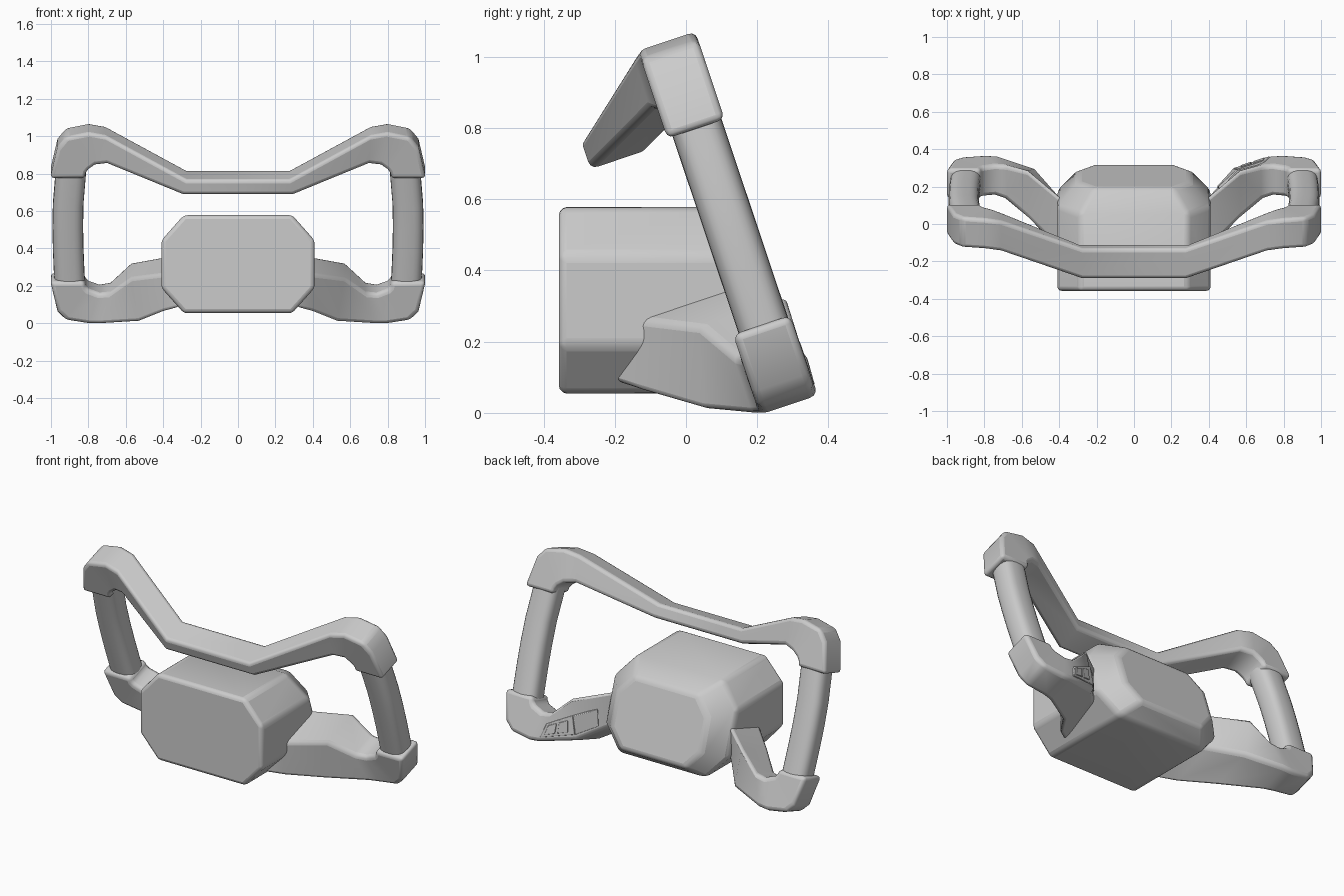
import bpy, bmesh, math
from mathutils import Vector

if "Cube" in bpy.data.objects:
    bpy.data.objects.remove(bpy.data.objects["Cube"])

A_SLOPE = 0.335                     # rim plane leans back towards the bottom
N = Vector((0, -0.948, -0.318))     # rim plane normal, towards the driver


def plane_y(z):
    return 0.024 - A_SLOPE * (z - 0.81)


def loft(name, rings, bevel=0.0, smooth=40):
    """Skin a list of equal-length closed rings, cap the ends."""
    bm = bmesh.new()
    rows = [[bm.verts.new(p) for p in r] for r in rings]
    n = len(rows[0])
    for a, b in zip(rows, rows[1:]):
        for i in range(n):
            j = (i + 1) % n
            bm.faces.new((a[i], a[j], b[j], b[i]))
    bm.faces.new(rows[0])
    bm.faces.new(rows[-1])
    bmesh.ops.recalc_face_normals(bm, faces=bm.faces)
    me = bpy.data.meshes.new(name)
    bm.to_mesh(me)
    bm.free()
    ob = bpy.data.objects.new(name, me)
    bpy.context.collection.objects.link(ob)
    if bevel:
        m = ob.modifiers.new("Bevel", 'BEVEL')
        m.width, m.segments = bevel, 3
        m.limit_method, m.angle_limit = 'ANGLE', math.radians(35)
    bpy.ops.object.select_all(action='DESELECT')
    ob.select_set(True)
    bpy.context.view_layer.objects.active = ob
    bpy.ops.object.shade_smooth_by_angle(angle=math.radians(smooth))
    return ob


def quad(xo, zo, xi, zi, half, dyo, dyi, s=1):
    """Rim section: outer and inner edge points, thickened along N."""
    o = Vector((s * xo, plane_y(zo) + dyo, zo))
    i = Vector((s * xi, plane_y(zi) + dyi, zi))
    return [o + N * half, o - N * half, i - N * half, i + N * half]


# Hub: octagonal block, its back cut parallel to the rim plane and chamfered
def octagon(y, slope, zc, hx, hz, cx, cz):
    pts = [(hx, hz - cz), (hx - cx, hz), (cx - hx, hz), (-hx, hz - cz),
           (-hx, cz - hz), (cx - hx, -hz), (hx - cx, -hz), (hx, cz - hz)]
    return [Vector((x, y - slope * z, zc + z)) for x, z in pts]


loft("hub", [octagon(-0.357, 0, 0.316, 0.41, 0.262, 0.12, 0.135),
             octagon(0.138, 0.33, 0.316, 0.41, 0.262, 0.12, 0.135),
             octagon(0.257, 0.33, 0.325, 0.30, 0.195, 0.09, 0.10)], 0.022)

# Top bar with both upper corner sleeves
top = [(0.275, 0.792, 0.295, 0.712, 0.085, -0.244, -0.244),
       (0.71, 1.028, 0.70, 0.878, 0.085, -0.017, -0.022),
       (0.80, 1.044, 0.765, 0.870, 0.085, 0, 0),
       (0.92, 1.02, 0.80, 0.845, 0.085, 0, 0),
       (0.965, 0.965, 0.815, 0.825, 0.085, 0, 0),
       (1.004, 0.798, 0.818, 0.798, 0.085, 0, 0)]
loft("top_bar", [quad(*t, s=-1) for t in reversed(top)] + [quad(*t) for t in top], 0.02)

# Lower arms with corner sleeves, and the grips
arm = [(0.31, 0.13, 0.31, 0.315, 0.15, -0.315, -0.25),
       (0.40, 0.105, 0.40, 0.309, 0.145, -0.255, -0.185),
       (0.53, 0.048, 0.57, 0.283, 0.13, -0.107, -0.04),
       (0.74, 0.024, 0.68, 0.193, 0.095, -0.01, -0.01),
       (0.80, 0.022, 0.74, 0.185, 0.087, 0, 0),
       (0.92, 0.040, 0.80, 0.207, 0.085, 0, 0),
       (0.965, 0.085, 0.815, 0.223, 0.085, 0, 0),
       (1.004, 0.247, 0.82, 0.247, 0.085, 0, 0)]
grip = [(0.19, 0.898), (0.28, 0.903), (0.40, 0.908), (0.52, 0.91),
        (0.64, 0.908), (0.76, 0.898), (0.86, 0.89)]


def grip_ring(z, x, s):
    ring = []
    for k in range(24):
        c, d = math.cos(k * math.pi / 12), math.sin(k * math.pi / 12)
        u = math.copysign(abs(c) ** 0.7, c) * 0.082
        v = math.copysign(abs(d) ** 0.7, d) * 0.073
        ring.append(Vector((s * (x + u), plane_y(z) + 0.004, z)) + N * v)
    return ring


for side, s in (("right", 1), ("left", -1)):
    loft("lower_arm_" + side, [quad(*t, s=s) for t in arm], 0.022)
    loft("grip_" + side, [grip_ring(z, x, s) for z, x in grip], smooth=50)


# Switch panel and buttons on the back of the right arm
def patch(name, k, u0, u1, v0, v1, height, bevel):
    """Raised plate on the back face between arm sections k and k + 1."""
    q0, q1 = quad(*arm[k]), quad(*arm[k + 1])

    def at(u, v):
        return q0[1].lerp(q1[1], u).lerp(q0[2].lerp(q1[2], u), v)
    base = [at(u0, v0), at(u1, v0), at(u1, v1), at(u0, v1)]
    nrm = (base[1] - base[0]).cross(base[3] - base[0]).normalized()
    if nrm.y < 0:
        nrm = -nrm
    loft(name, [[p - nrm * 0.02 for p in base], [p + nrm * height for p in base]], bevel)


patch("switch_panel_outer", 2, 0.0, 0.97, 0.14, 0.6, 0.006, 0.004)
patch("switch_panel_inner", 1, 0.35, 1.0, 0.14, 0.6, 0.006, 0.004)
patch("switch_button_1", 2, 0.18, 0.48, 0.22, 0.52, 0.011, 0.003)
patch("switch_button_2", 2, 0.56, 0.86, 0.22, 0.52, 0.011, 0.003)
